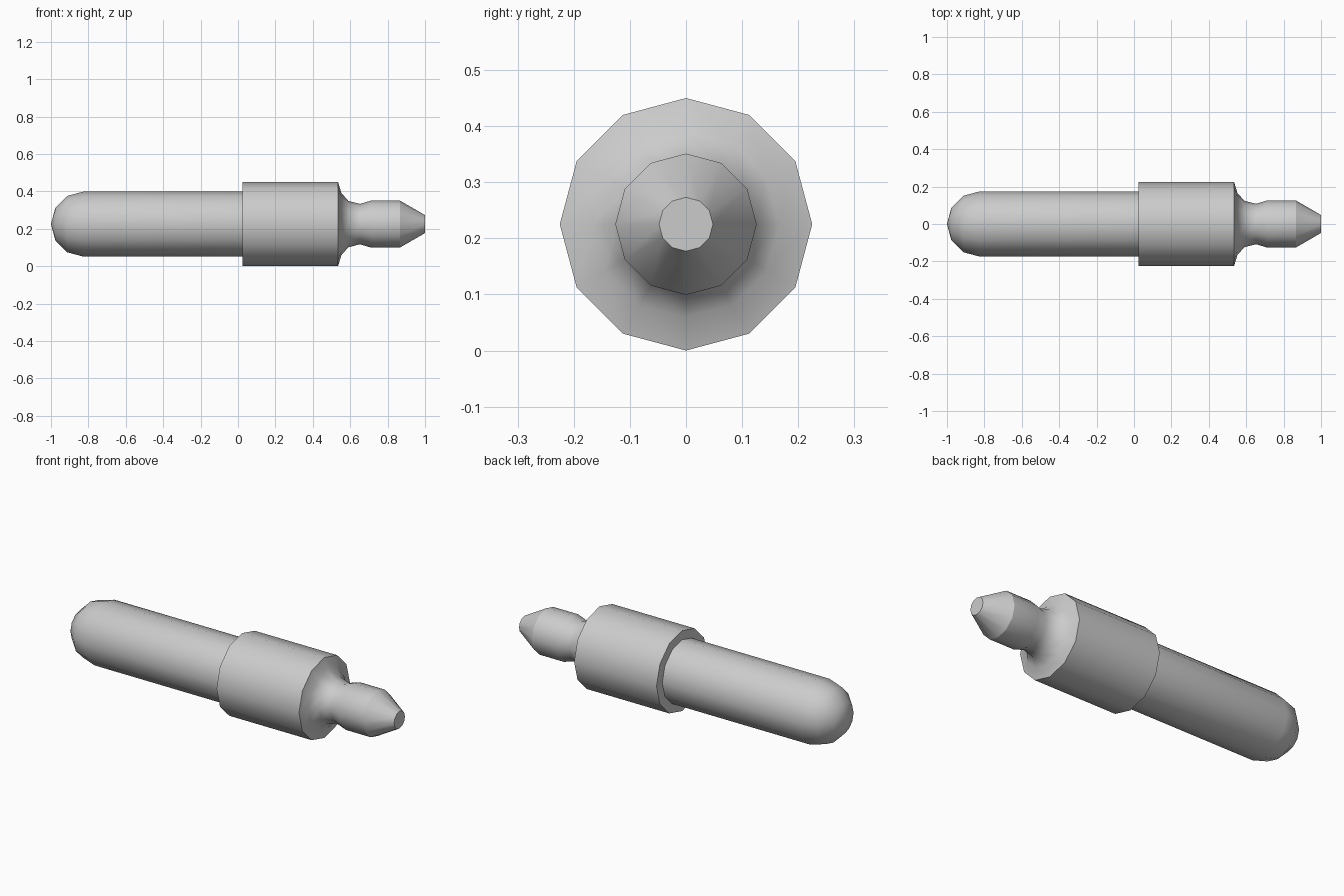
import bpy, bmesh
from math import sin, cos, pi

if "Cube" in bpy.data.objects:
    bpy.data.objects.remove(bpy.data.objects["Cube"])

SIDES = 12
AXIS_Z = 0.225


def lathe(name, profile, sharp_rings=()):
    """Revolve (x, radius) points about the long axis; radius 0 makes a pole."""
    bm = bmesh.new()
    rings = []
    for x, r in profile:
        count = SIDES if r > 0 else 1
        rings.append([bm.verts.new((x, r * sin(2 * pi * i / SIDES),
                                    AXIS_Z + r * cos(2 * pi * i / SIDES)))
                      for i in range(count)])
    for a, b in zip(rings, rings[1:]):
        for i in range(SIDES):
            j = (i + 1) % SIDES
            if len(a) == 1:
                bm.faces.new((a[0], b[i], b[j]))
            elif len(b) == 1:
                bm.faces.new((a[i], b[0], a[j]))
            else:
                bm.faces.new((a[i], b[i], b[j], a[j]))
    for f in bm.faces:
        f.smooth = True
    for k in sharp_rings:
        ring = rings[k]
        for i in range(SIDES):
            bm.edges.get((ring[i], ring[(i + 1) % SIDES])).smooth = False
    # Orient all faces away from the part's axis
    bm.normal_update()
    side = max(bm.faces, key=lambda f: f.calc_area())
    c = side.calc_center_median()
    if side.normal.y * c.y + side.normal.z * (c.z - AXIS_Z) < 0:
        bmesh.ops.reverse_faces(bm, faces=bm.faces[:])
    mesh = bpy.data.meshes.new(name)
    bm.to_mesh(mesh)
    bm.free()
    obj = bpy.data.objects.new(name, mesh)
    bpy.context.collection.objects.link(obj)
    return obj


# Long shaft with a hemispherical end
R = 0.174
dome = [(-1 + R * (1 - cos(i * pi / 6)), R * sin(i * pi / 6) if i else 0)
        for i in range(4)]
lathe("shaft", dome + [(0.025, R)])

# Wide collar with a flat shoulder
lathe("collar", [(0.025, R), (0.025, 0.225), (0.535, 0.225)], sharp_rings=[1])

# Filleted neck running into the tapered, flat-ended tip
lathe("tip", [(0.535, 0.225), (0.553, 0.166), (0.59, 0.124), (0.652, 0.108),
              (0.712, 0.126), (0.865, 0.126), (1.0, 0.048), (1.0, 0)],
      sharp_rings=[5, 6])
